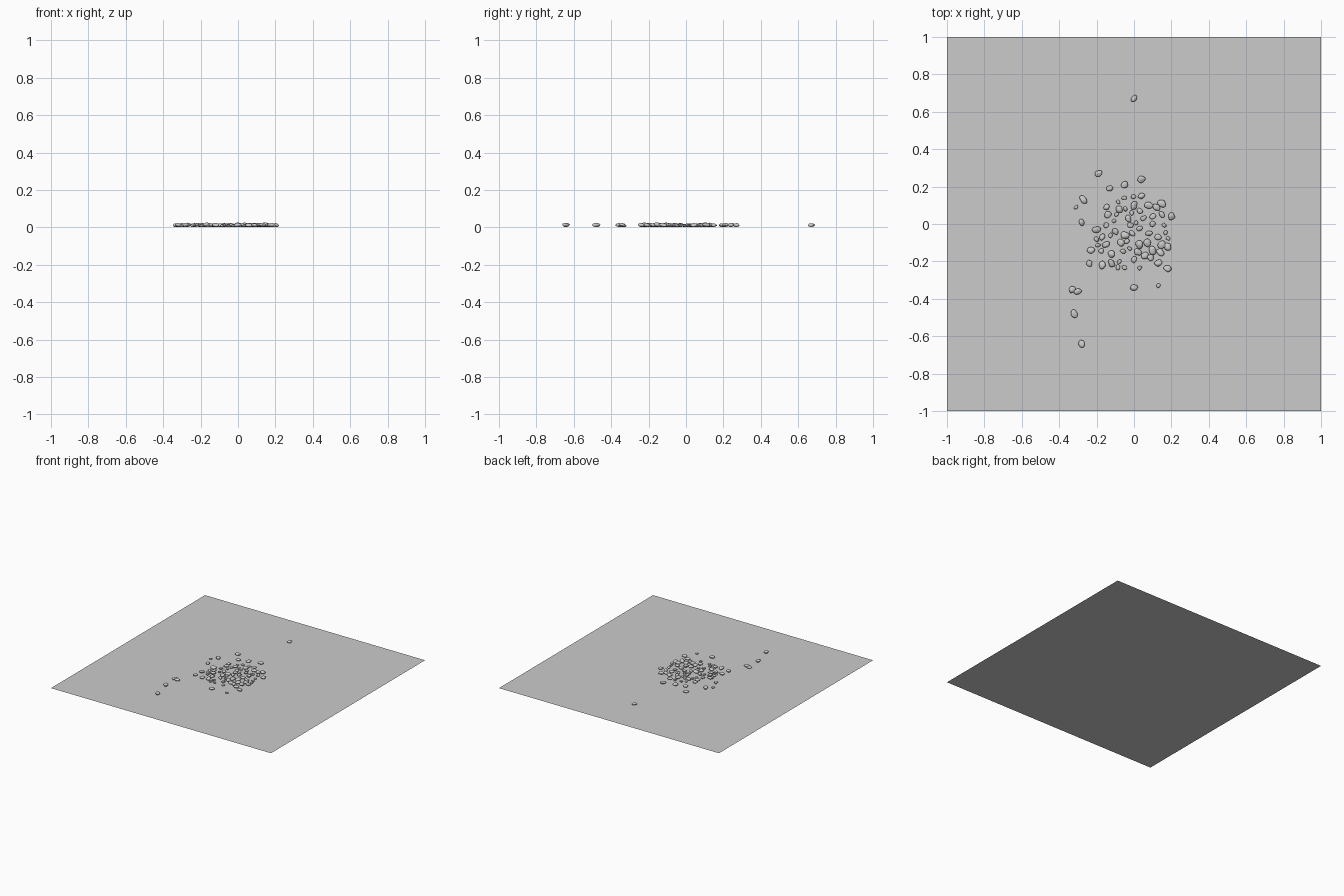
import bpy
import bmesh
import math
import random
from mathutils import Matrix, Vector, noise

random.seed(7)

default_cube = bpy.data.objects.get("Cube")
if default_cube:
    bpy.data.objects.remove(default_cube, do_unlink=True)

# One stone grey for the slab and the pebbles
stone_grey = bpy.data.materials.new("stone_grey")
stone_grey.use_nodes = True
grey = (0.6, 0.6, 0.6, 1.0)
stone_grey.diffuse_color = grey
stone_grey.node_tree.nodes["Principled BSDF"].inputs["Base Color"].default_value = grey


def add_object(name, bm, smooth=False):
    mesh = bpy.data.meshes.new(name)
    bm.to_mesh(mesh)
    bm.free()
    mesh.materials.append(stone_grey)
    for polygon in mesh.polygons:
        polygon.use_smooth = smooth
    obj = bpy.data.objects.new(name, mesh)
    bpy.context.scene.collection.objects.link(obj)
    return obj


def add_pebble(bm, x, y, radius):
    """Squashed, lumpy stone resting on the ground."""
    stone = bmesh.ops.create_icosphere(bm, subdivisions=3, radius=1.0)["verts"]
    offset = Vector((x, y, radius)) * 100
    stretch = random.uniform(0.7, 0.9)
    for vert in stone:
        lump = 1 + 0.3 * noise.noise(vert.co * 0.9 + offset)
        vert.co = vert.co * lump
        vert.co.x *= radius
        vert.co.y *= radius * stretch
        vert.co.z *= radius * 0.5
    turn = Matrix.Rotation(random.uniform(0, math.tau), 4, "Z")
    tilt = Matrix.Rotation(random.uniform(-0.2, 0.2), 4, "X")
    bmesh.ops.transform(bm, matrix=turn @ tilt, verts=stone)
    lowest = min(vert.co.z for vert in stone)
    bmesh.ops.translate(bm, vec=(x, y, 0.002 - lowest), verts=stone)


# Ground sheet
bm = bmesh.new()
bmesh.ops.create_grid(bm, x_segments=1, y_segments=1, size=1.0)
add_object("ground_sheet", bm)

# Loose pebbles around the pile, in hundredths of a unit
loose = [(0, 67), (-19, 27), (-13, 19), (-5, 21), (4, 24), (-27, 13),
         (-28, 1), (-33, -35), (-30, -36), (-32, -48), (-28, -64),
         (0, -34), (18, -24), (20, 4), (-24, -21), (-17, -22),
         (-12, -21), (13, -21), (18, -12), (-23, -14)]
tiny = [(-31, 9), (13, -33)]

# Main pebbles of the pile
pile = [(-14, 5), (-8, 8), (-3, 3), (0, 10), (4, 15), (3, 7), (8, 10),
        (12, 9), (15, 11), (10, 4), (15, 5), (5, 3), (10, 0), (-10, -4),
        (-5, -6), (-1, -5), (-20, -3), (-15, -11), (-12, -16), (-17, -7),
        (-7, -10), (3, -11), (7, -10), (8, -5), (13, -7), (15, -11),
        (0, -19), (2, -15), (6, -17), (10, -14), (9, -18), (14, -15)]

bm = bmesh.new()
for x, y in loose:
    add_pebble(bm, x / 100, y / 100, random.uniform(0.018, 0.023))
for x, y in tiny:
    add_pebble(bm, x / 100, y / 100, 0.012)
add_object("loose_pebbles", bm, smooth=True)

bm = bmesh.new()
for x, y in pile:
    add_pebble(bm, x / 100, y / 100, random.uniform(0.017, 0.023))

# Small pebbles fill the gaps in the pile
centres = [Vector((x, y)) / 100 for x, y in pile + loose]
fill_count = 0
for attempt in range(2000):
    angle, reach = random.uniform(0, math.tau), 0.2 * math.sqrt(random.random())
    spot = Vector((reach * math.cos(angle) - 0.01, reach * math.sin(angle) - 0.05))
    if fill_count < 26 and all((spot - c).length > 0.032 for c in centres):
        centres.append(spot)
        add_pebble(bm, spot.x, spot.y, random.uniform(0.012, 0.018))
        fill_count += 1
add_object("pebble_pile", bm, smooth=True)
